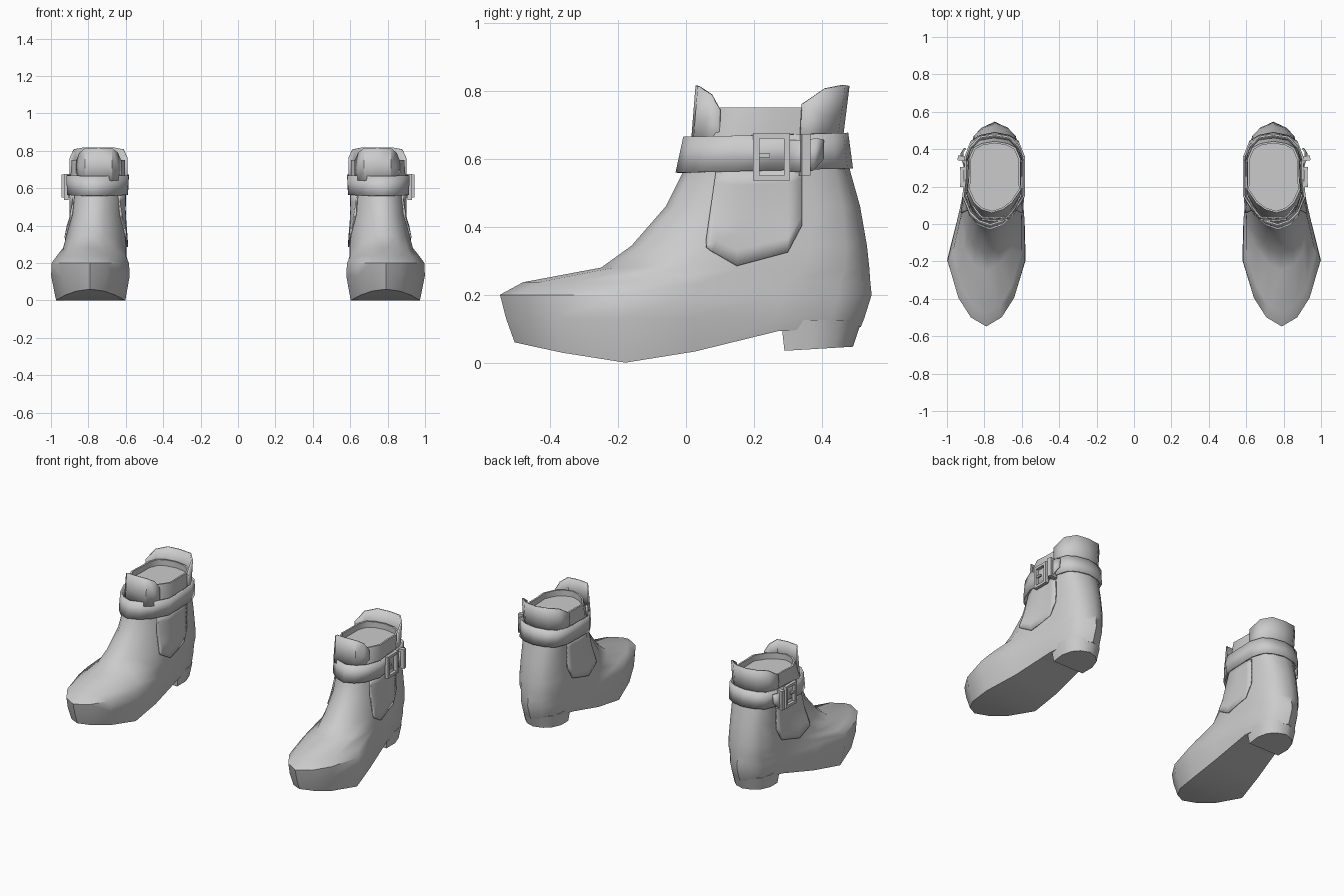
import bpy, bmesh, math

cube = bpy.data.objects.get("Cube")
if cube:
    bpy.data.objects.remove(cube, do_unlink=True)

grey = bpy.data.materials.new("light grey leather")
grey.use_nodes = True
COLOUR = (0.6, 0.6, 0.6, 1)
grey.diffuse_color = COLOUR
grey.node_tree.nodes["Principled BSDF"].inputs["Base Color"].default_value = COLOUR


def interp(table, v):
    """Piecewise linear lookup; each row is (key, value, ...)."""
    if v <= table[0][0]:
        return table[0][1:]
    for a, b in zip(table, table[1:]):
        if v <= b[0]:
            f = (v - a[0]) / (b[0] - a[0])
            return tuple(p + (q - p) * f for p, q in zip(a[1:], b[1:]))
    return table[-1][1:]


# Foot outline stations: position from toe to heel, share of ball and heel width
STATIONS = [(0, 0, 0), (.045, .4, 0), (.14, .72, 0), (.32, 1, 0), (.52, .63, .35),
            (.76, 0, 1), (.91, 0, .82), (.97, 0, .5), (1, 0, 0)]
# Body sections: height, front y, back y, ball half width, heel half width
BODY = [(.06, -.505, .515, .185, .128), (.13, -.53, .525, .21, .138),
        (.20, -.548, .547, .207, .14), (.237, -.48, .543, .185, .14),
        (.28, -.25, .54, .168, .138), (.345, -.16, .533, .157, .136),
        (.46, -.06, .513, .142, .13), (.56, -.01, .485, .14, .133),
        (.66, .02, .46, .146, .14), (.752, .06, .442, .142, .138)]
SOLE = [(-.5, .06), (-.4, .035), (-.18, .0), (-.1, .002), (.28, .095), (.5, .105)]


def centre(y):
    return interp([(-.2, .79), (.2, .745)], y)[0]


def half_outline(yf, yb, wb, wh):
    return [(yf + (yb - yf) * t, wb * a + wh * b) for t, a, b in STATIONS]


def ring(z, *dims):
    """Closed horizontal section; z is a number or a function of y."""
    half = half_outline(*dims)
    loop = half + [(y, -w) for y, w in half[-2:0:-1]]
    return [(centre(y) + w, y, z(y) if callable(z) else z) for y, w in loop]


def surface(y, z):
    """Half width of the body at a given place on its side."""
    return interp(half_outline(*interp(BODY, z)), y)[0]


def finish(name, bm, side, thick=0, angle=42):
    for v in bm.verts:
        v.co.x *= side
    bmesh.ops.recalc_face_normals(bm, faces=bm.faces)
    for f in bm.faces:
        f.smooth = True
    me = bpy.data.meshes.new(name)
    bm.to_mesh(me)
    bm.free()
    me.set_sharp_from_angle(angle=math.radians(angle))
    me.materials.append(grey)
    ob = bpy.data.objects.new(name, me)
    bpy.context.collection.objects.link(ob)
    if thick:
        mod = ob.modifiers.new("thickness", 'SOLIDIFY')
        mod.thickness = thick
        mod.offset = 0
    return ob


def grid(rows, closed=False):
    """Skin between rows of points."""
    bm = bmesh.new()
    vs = [[bm.verts.new(p) for p in r] for r in rows]
    n = len(rows[0])
    for a, b in zip(vs, vs[1:]):
        for i in range(n if closed else n - 1):
            j = (i + 1) % n
            bm.faces.new((a[i], a[j], b[j], b[i]))
    return bm, vs


def cap(bm, loop):
    """Close a symmetric outline with strips running across it."""
    n = len(loop)
    for i in range(n // 2):
        quad = [loop[i], loop[i + 1], loop[(n - i - 1) % n], loop[(n - i) % n]]
        bm.faces.new(list(dict.fromkeys(quad)))


def boxes(parts):
    """Boxes given as centre, size, turn about z."""
    bm = bmesh.new()
    for c, s, turn in parts:
        vs = bmesh.ops.create_cube(bm, size=1)["verts"]
        ca, sa = math.cos(turn), math.sin(turn)
        for v in vs:
            x, y, z = (v.co[k] * s[k] for k in range(3))
            v.co = (c[0] + x * ca - y * sa, c[1] + x * sa + y * ca, c[2] + z)
    return bm


def tab(profile, z0):
    """Curved pull tab: rows of half width, base y, top y, top height."""
    full = [(-w, *r) for w, *r in profile[:0:-1]] + [tuple(p) for p in profile]
    rows = [[(.745 + w, yb + (yt - yb) * f, z0 + (zt - z0) * f)
             for w, yb, yt, zt in full] for f in (0, .5, 1)]
    return grid(rows)[0]


def build_boot(side, label):
    # Boot body with a hollow rim and a filled opening
    rows = [ring(lambda y: interp(SOLE, y)[0], *BODY[0][1:])]
    rows += [ring(*r) for r in BODY[1:]]
    rows += [ring(z, .07, .432, .131, .127) for z in (.752, .715)]
    bm, vs = grid(rows, closed=True)
    cap(bm, vs[0])
    cap(bm, vs[-1])
    finish(label + "_boot_body", bm, side)

    # Heel block with a flat front
    rows = []
    for z, yf, yb, w in ((.035, .29, .492, .115), (.125, .28, .518, .127)):
        half = [(0, .95), (.4, 1), (.72, .82), (.9, .5), (1, 0)]
        loop = half + [(t, -a) for t, a in half[-2::-1]]
        rows.append([(.745 + a * w, yf + (yb - yf) * t, z + .012 * t * (z < .1))
                     for t, a in loop])
    bm, vs = grid(rows, closed=True)
    bm.faces.new(vs[0])
    bm.faces.new(vs[1])
    finish(label + "_heel", bm, side)

    # Elastic side panels following the body
    outline = [(.06, .34, .36), (.075, .328, .46), (.09, .32, .57), (.15, .285, .57),
               (.225, .305, .57), (.30, .325, .57), (.342, .405, .57)]
    for sx, where in ((1, "outer"), (-1, "inner")):
        rows = []
        for y, lo, hi in outline:
            zs = [lo + (hi - lo) * k / 6 for k in range(7)]
            rows.append([(centre(y) + sx * (surface(y, z) + .005), y, z) for z in zs])
        finish(f"{label}_{where}_elastic_panel", grid(rows)[0], side, .008)

    # Ankle strap
    def tilt(base):
        return lambda y: base + .025 * y
    rows = [ring(tilt(.56), -.026, .487, .157, .152),
            ring(tilt(.665), -.003, .473, .162, .157)]
    finish(label + "_ankle_strap", grid(rows, closed=True)[0], side, .01)

    # Front and back pull tabs
    finish(label + "_front_tab", tab([(0, .018, .032, .816), (.07, .024, .038, .814),
           (.1, .055, .075, .79), (.118, .1, .1, .745)], .64), side, .008)
    finish(label + "_back_tab", tab([(0, .455, .477, .816), (.08, .44, .465, .818),
           (.13, .395, .412, .808), (.15, .335, .342, .762)], .64), side, .01)

    # Buckle frame, prong, keeper loop and strap end
    x, y0, z0 = .918, .252, .606
    bars = [((x, y0 + s * .045, z0), (.022, .018, .14), 0) for s in (-1, 1)]
    bars += [((x, y0, z0 + s * .062), (.02, .10, .016), 0) for s in (-1, 1)]
    finish(label + "_buckle", boxes(bars), side, angle=30)
    finish(label + "_buckle_prong",
           boxes([((x, y0 - .025, .61), (.012, .04, .012), 0)]), side, angle=30)
    finish(label + "_strap_keeper",
           boxes([((.915, .35, .612), (.055, .026, .122), .15)]), side, angle=30)
    rows = [[(.905, .30, z0 - .045), (.905, .30, z0 + .05)],
            [(.918, .345, z0 - .045), (.918, .345, z0 + .05)],
            [(.925, .375, z0 - .04), (.915, .385, z0 + .055)],
            [(.905, .405, z0 - .005), (.900, .405, z0 + .05)]]
    finish(label + "_strap_end", grid(rows)[0], side, .008)


for side, label in ((1, "left"), (-1, "right")):
    build_boot(side, label)
